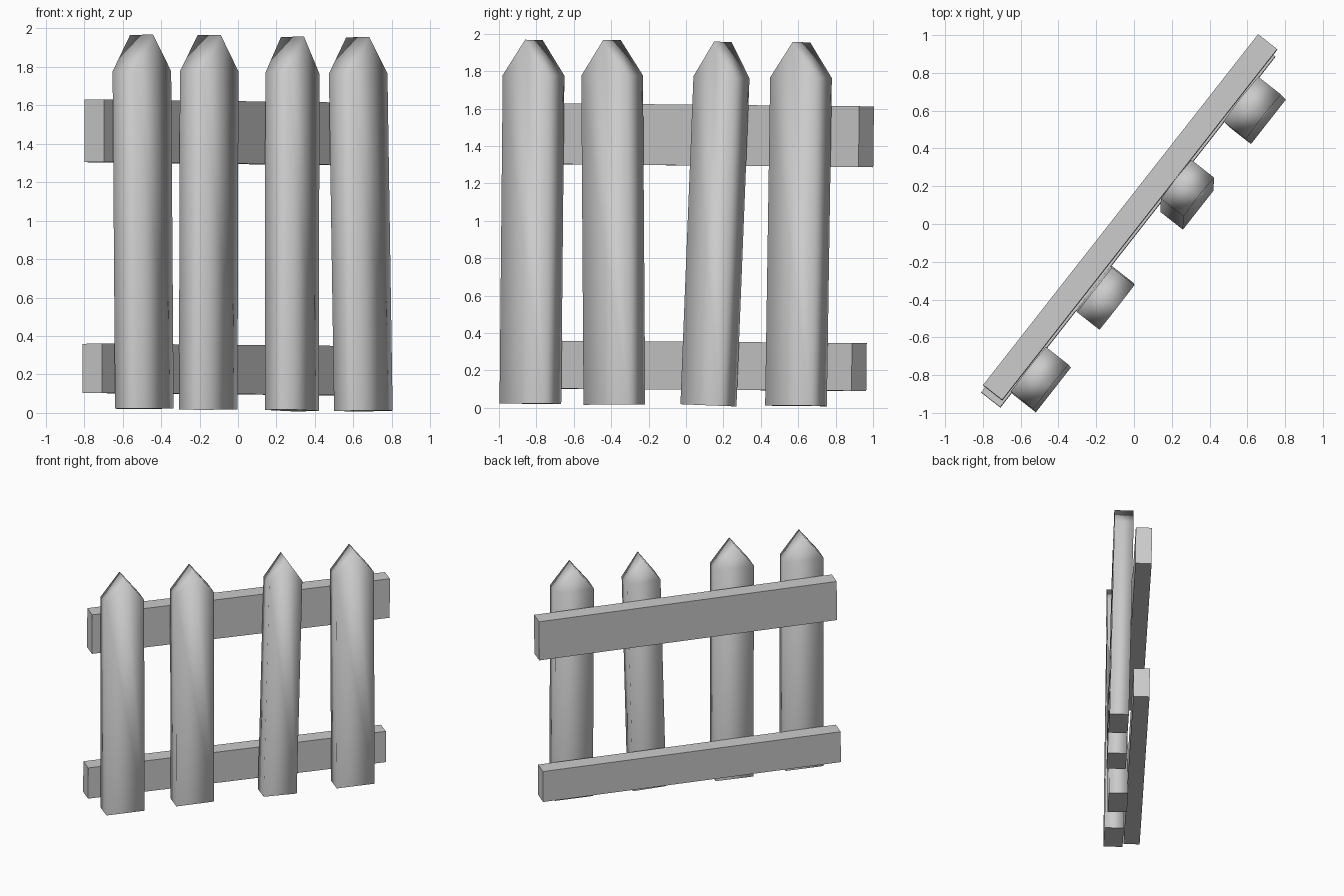
import bpy, bmesh, math
from mathutils import Matrix, Vector

if "Cube" in bpy.data.objects:
    bpy.data.objects.remove(bpy.data.objects["Cube"])

ANG = math.radians(51.9)
U = Vector((math.cos(ANG), math.sin(ANG), 0))      # along the fence


def make(name, verts, faces, matrix):
    bm = bmesh.new()
    vs = [bm.verts.new(matrix @ Vector(v)) for v in verts]
    for f in faces:
        bm.faces.new([vs[i] for i in f])
    bmesh.ops.recalc_face_normals(bm, faces=bm.faces[:])
    mesh = bpy.data.meshes.new(name)
    bm.to_mesh(mesh)
    bm.free()
    obj = bpy.data.objects.new(name, mesh)
    bpy.context.collection.objects.link(obj)
    return obj


def frame(origin, x, z):
    # Local x along the fence, y to the back, z up
    y = z.cross(x).normalized()
    return Matrix.Translation(origin) @ Matrix((x, y, z)).transposed().to_4x4()


def extrude_profile(name, profile, depth, matrix):
    n = len(profile)
    verts = [(x, s * depth / 2, z) for s in (-1, 1) for x, z in profile]
    faces = [list(range(n)), list(range(n, 2 * n))]
    faces += [[i, (i + 1) % n, (i + 1) % n + n, i + n] for i in range(n)]
    return make(name, verts, faces, matrix)


# Pointed pickets: base centre, shoulder centre (x, y), width, base z, tip z
pickets = [
    ((-0.487, -0.832), (-0.500, -0.815), 0.300, 0.022, 1.967),
    ((-0.155, -0.383), (-0.150, -0.395), 0.300, 0.017, 1.966),
    ((0.280, 0.120), (0.283, 0.190), 0.262, 0.013, 1.958),
    ((0.652, 0.588), (0.625, 0.615), 0.300, 0.010, 1.955),
]
for i, (b, s, w, z0, z1) in enumerate(pickets):
    axis = Vector((s[0] - b[0], s[1] - b[1], 1.76)).normalized()
    x = (U - axis * U.dot(axis)).normalized()
    h, r = z1 - z0, w / 2
    prof = [(-r, 0), (r, 0), (r, h - 0.19), (0, h), (-r, h - 0.19)]
    o = extrude_profile(f"picket_{i + 1}", prof, 0.152, frame(Vector((*b, z0)), x, axis))
    me = o.data
    me.polygons.foreach_set("use_smooth", [True] * len(me.polygons))
    # Keep the sawn base edges sharp
    for e in me.edges:
        if all(me.vertices[v].co.z < 0.1 for v in e.vertices):
            e.use_edge_sharp = True

# Back rails: centre, height, drop over the length
rails = [
    ("upper_rail", (-0.020, 0.035, 1.458), 0.325, 0.018),
    ("lower_rail", (-0.030, -0.003, 0.225), 0.256, 0.014),
]
for name, c, h, drop in rails:
    x = (U * 2.36 - Vector((0, 0, drop))).normalized()
    z = Vector((-0.008, 0.006, 1))
    z = (z - x * z.dot(x)).normalized()
    prof = [(-1.18, -h / 2), (1.18, -h / 2), (1.18, h / 2), (-1.18, h / 2)]
    extrude_profile(name, prof, 0.128, frame(Vector(c), x, z))
